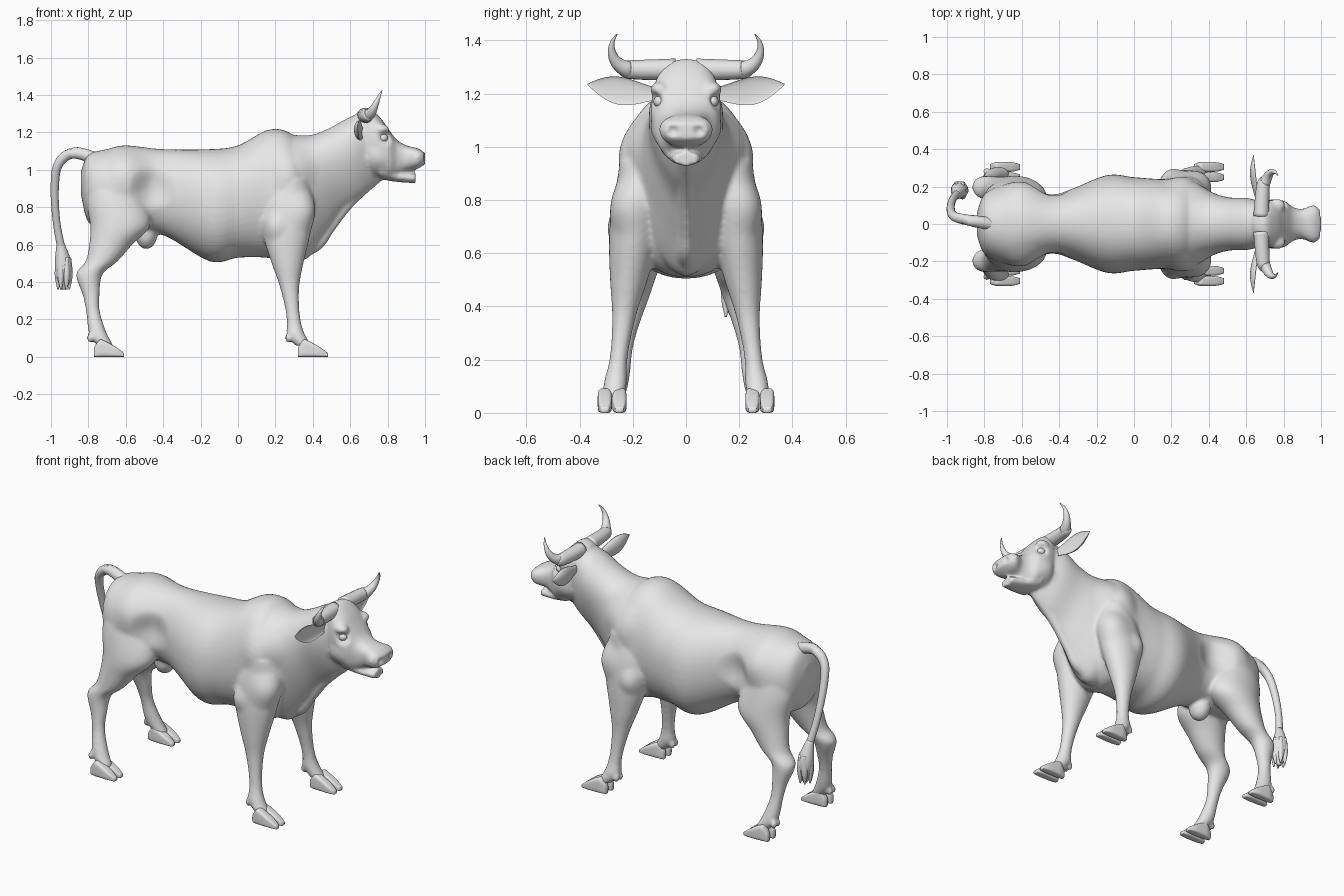
import bpy, bmesh, math
from mathutils import Vector

cube = bpy.data.objects.get("Cube")
if cube:
    bpy.data.objects.remove(cube, do_unlink=True)

shade = (0.8, 0.8, 0.8, 1)
grey = bpy.data.materials.new("plain grey")
grey.use_nodes = True
grey.diffuse_color = shade
grey.node_tree.nodes["Principled BSDF"].inputs["Base Color"].default_value = shade


def resample(rows, steps=6):
    """Catmull-Rom interpolation of rows of numbers."""
    result = []
    last = len(rows) - 1
    for i in range(last):
        before, start, end, after = (Vector(rows[min(max(k, 0), last)]) for k in range(i - 1, i + 3))
        leave, arrive = (end - before) / 2, (after - start) / 2
        for step in range(steps):
            t = step / steps
            ease = t * t * (3 - 2 * t)
            result.append(start.lerp(end, ease) + leave * t * (1 - t) ** 2 - arrive * t * t * (1 - t))
    return result + [Vector(rows[last])]


def bridge(bm, rings, sides=48, power=1, egg=0, cup=1):
    """Join rings given as (centre, u, v) and cap both ends."""
    loops = []
    for centre, u, v in rings:
        loop = []
        for k in range(sides):
            angle = math.tau * k / sides
            up, out = (math.copysign(abs(f) ** power, f) for f in (math.cos(angle), math.sin(angle)))
            out *= 1 + egg * up
            loop.append(bm.verts.new(centre + u * (up * cup if up > 0 else up) + v * out))
        loops.append(loop)
    for first, second in zip(loops, loops[1:]):
        for k in range(sides):
            following = (k + 1) % sides
            bm.faces.new((first[k], first[following], second[following], second[k]))
    bm.faces.new(loops[0])
    bm.faces.new(loops[-1])


def section(bm, rows, lean=0, **style):
    """Oval loft along rows of x, y, z, half height, half width."""
    upright = Vector((math.sin(lean), 0, math.cos(lean)))
    bridge(bm, [(Vector((x, y, z)), upright * height, Vector((0, width, 0)))
                for x, y, z, height, width in resample(rows)], **style)


def middle(rows):
    """Place rows of x, z, half height, half width on the centre line."""
    return [(x, 0, z, height, width) for x, z, height, width in rows]


def tube(bm, rows):
    """Round sweep along rows of x, y, z, radius."""
    rows = resample(rows)
    path = [row.xyz for row in rows]
    rings = []
    for i, row in enumerate(rows):
        tangent = (path[min(i + 1, len(path) - 1)] - path[max(i - 1, 0)]).normalized()
        u = tangent.cross(Vector((1, 0, 0.3))).normalized()
        rings.append((path[i], u * row.w, tangent.cross(u) * row.w))
    bridge(bm, rings, sides=16)


def blob(bm, centre, size):
    ball = bmesh.ops.create_uvsphere(bm, u_segments=20, v_segments=12, radius=1)["verts"]
    for vert in ball:
        vert.co = Vector(c + s * p for c, s, p in zip(centre, size, vert.co))


def finish(name, bm):
    bmesh.ops.recalc_face_normals(bm, faces=bm.faces)
    mesh = bpy.data.meshes.new(name)
    bm.to_mesh(mesh)
    bm.free()
    mesh.materials.append(grey)
    mesh.shade_smooth()
    obj = bpy.data.objects.new(name, mesh)
    bpy.context.scene.collection.objects.link(obj)
    return obj


# Barrel from rump to chest
bm = bmesh.new()
section(bm, middle([
    (-.84, .93, .06, .06), (-.8, .9, .18, .16), (-.7, .89, .22, .21), (-.6, .9, .23, .22),
    (-.4, .88, .23, .17), (-.15, .81, .3, .26), (0, .83, .3, .25), (.15, .87, .34, .24),
    (.25, .86, .35, .25), (.33, .85, .3, .22), (.4, .84, .2, .13)]), power=.93)
# Neck and dewlap
section(bm, middle([
    (.2, .85, .34, .2), (.3, .86, .34, .21), (.43, .93, .26, .16),
    (.52, 1, .22, .135), (.63, 1.07, .21, .13), (.72, 1.13, .19, .1)]), lean=-.22, egg=.35)
tube(bm, [(.3, 0, .55, .04), (.42, 0, .6, .035), (.49, 0, .69, .03), (.6, 0, .83, .03), (.76, 0, .96, .02)])
# Head and lower jaw
section(bm, middle([
    (.64, 1.18, .13, .08), (.7, 1.15, .18, .12), (.76, 1.12, .16, .13), (.81, 1.08, .13, .12),
    (.85, 1.06, .1, .09), (.9, 1.06, .07, .08), (.96, 1.06, .055, .1), (1, 1.06, .03, .07)]),
    egg=.05, power=.8)
section(bm, middle([(.76, 1, .05, .1), (.85, .965, .03, .07), (.95, .955, .027, .05)]))
# Udder
blob(bm, (-.49, 0, .66), (.06, .07, .085))

# Legs: x, z and radius, splaying outward toward the ground
front_leg = [(.27, .95, .1), (.27, .8, .14), (.26, .65, .125), (.265, .5, .085), (.275, .38, .053),
             (.29, .26, .038), (.3, .18, .038), (.31, .12, .048), (.35, .06, .044)]
rear_leg = [(-.67, .97, .13), (-.65, .83, .16), (-.63, .7, .16), (-.68, .6, .115), (-.73, .51, .085),
            (-.795, .44, .07), (-.785, .33, .045), (-.775, .24, .037), (-.75, .13, .047), (-.71, .06, .044)]
for side in (1, -1):
    for leg, splay in ((front_leg, .13), (rear_leg, .19)):
        section(bm, [(x, side * (.28 - splay * z), z, r, r * (1 - 2 * r)) for x, z, r in leg], lean=math.pi / 2)
    # Brow and nostril rim
    blob(bm, (.765, side * .1, 1.215), (.045, .035, .03))
    blob(bm, (.965, side * .06, 1.075), (.03, .03, .03))
    # Dew claws
    for x in (.27, -.79):
        for y in (.25, .285):
            blob(bm, (x, side * y, .1), (.02, .015, .025))

# Fuse the skin into one smooth surface
body = finish("body", bm)
fuse = body.modifiers.new("fuse", 'REMESH')
fuse.mode = 'VOXEL'
fuse.voxel_size = .01
soften = body.modifiers.new("soften", 'SMOOTH')
soften.iterations = 6
bpy.context.view_layer.update()
skin = bpy.data.meshes.new_from_object(body.evaluated_get(bpy.context.evaluated_depsgraph_get()))
body.modifiers.clear()
body.data = skin
skin.materials.clear()
skin.materials.append(grey)
skin.shade_smooth()

# Hollows and swellings: centre, radius, push
strokes = {
    "nostril": ((.99, .05, 1.06), .03, (-.02, 0, 0)),
    "eye socket": ((.79, .12, 1.17), .05, (0, -.02, 0)),
    "flank": ((-.46, .2, .9), .13, (0, -.03, 0)),
    "hip": ((-.57, .2, 1), .14, (0, .015, 0)),
    "shoulder point": ((.36, .24, .78), .12, (.01, .015, 0)),
    "elbow": ((.18, .26, .7), .09, (0, .02, 0)),
    "shoulder blade": ((.3, .2, 1), .15, (0, .02, 0)),
    "cheek": ((.73, .12, 1.05), .08, (0, .01, 0)),
}
for vert in skin.vertices:
    mirror = Vector((1, 1 if vert.co.y > 0 else -1, 1))
    for centre, radius, push in strokes.values():
        fade = 1 - (vert.co - Vector(centre) * mirror).length_squared / radius ** 2
        if fade > 0:
            vert.co += Vector(push) * mirror * fade ** 2

toe = [(.32, .025, .015), (.35, .045, .025), (.38, .042, .027), (.44, .025, .025), (.48, .01, .015)]
for side, label in ((1, "left"), (-1, "right")):
    # Cloven hooves
    for end, offset in (("front", 0), ("rear", -1.09)):
        bm = bmesh.new()
        for y in (.25, .305):
            section(bm, [(x + offset, side * y, h, h, width) for x, h, width in toe], power=.5)
        finish(f"{label}_{end}_hoof", bm)
    # Horn curling upward
    bm = bmesh.new()
    horn = [(.68, side * .04, 1.29, .042)]
    for step in range(7):
        t = step / 6
        turn = 2.3 * t - math.pi / 2
        horn.append((.69 + .08 * t, side * (.2 + .08 * math.cos(turn)),
                     1.37 + .08 * math.sin(turn), .034 * (1 - t) + .002))
    tube(bm, horn)
    finish(f"{label}_horn", bm)
    # Cupped ear
    bm = bmesh.new()
    ear = []
    for step in range(17):
        t = step / 16
        size = .042 * math.sin(math.pi * t ** 1.3) + .02 * (1 - t) + .002
        ear.append((Vector((.67 - .03 * t, side * (.1 + .27 * t), 1.2 + .035 * t * t)),
                    Vector((size * .6, 0, 0)), Vector((0, 0, size))))
    bridge(bm, ear, cup=-.35)
    finish(f"{label}_ear", bm)
    # Eye
    bm = bmesh.new()
    blob(bm, (.775, side * .1, 1.17), (.026, .022, .022))
    finish(f"{label}_eye", bm)

# Tail
bm = bmesh.new()
tube(bm, [(-.76, 0, 1.06, .035), (-.88, .02, 1.09, .03), (-.96, .04, 1.03, .025),
          (-.98, .08, .9, .022), (-.97, .13, .72, .02), (-.94, .17, .56, .022)])
finish("tail", bm)
# Tuft of hair strands
bm = bmesh.new()
tube(bm, [(-.95, .16, .61, .02), (-.935, .18, .5, .045), (-.93, .18, .42, .04), (-.93, .18, .36, .012)])
for strand in range(6):
    angle = math.tau * strand / 6
    x, y = .03 * math.cos(angle) - .932, .035 * math.sin(angle) + .18
    tube(bm, [(x, y, .53, .01), (x, y, .44, .018), (x, y, .36, .004)])
finish("tail_tuft", bm)
